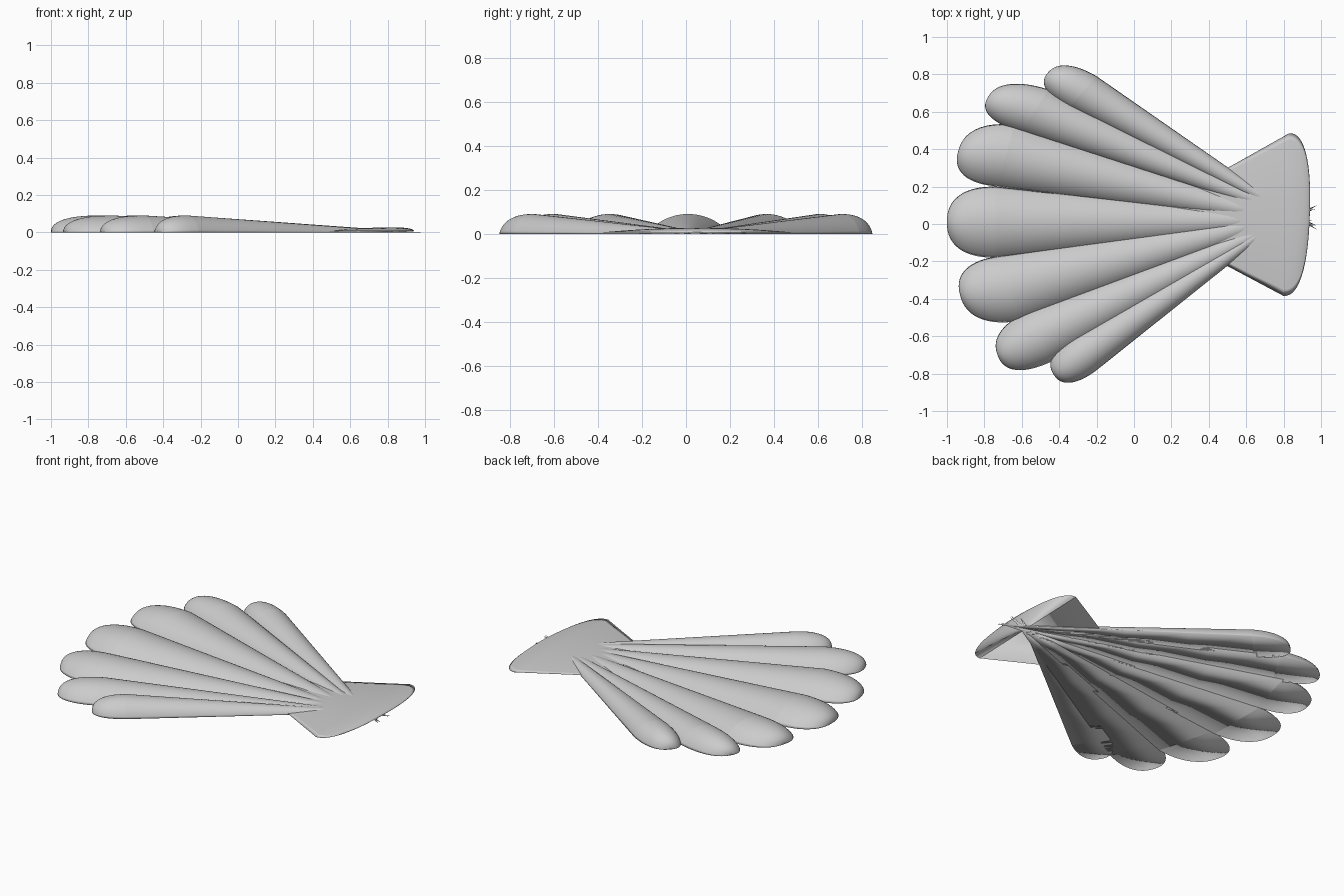
import bpy, bmesh, math
from mathutils import Vector

if "Cube" in bpy.data.objects:
    bpy.data.objects.remove(bpy.data.objects["Cube"])

grey = bpy.data.materials.new("shell grey")
grey.use_nodes = True
colour = (0.6, 0.6, 0.6, 1)
grey.diffuse_color = colour
grey.node_tree.nodes["Principled BSDF"].inputs["Base Color"].default_value = colour

SIDES = 24
ROUND = 2.4   # squareness of the rounded lobe ends


def arch(half_width, height):
    """Points (share of half width, share of height) along a circular arc."""
    radius = (half_width ** 2 + height ** 2) / (2 * height)
    reach = math.atan2(half_width, radius - height)
    angles = [reach * (1 - 2 * i / SIDES) for i in range(SIDES + 1)]
    return [(math.sin(a) * radius / half_width,
             (math.cos(a) * radius - radius + height) / height) for a in angles]


def loft(name, sections, profile, base):
    """Flat-bottomed solid through arches: (centre, half width vector, height)."""
    bm = bmesh.new()
    rows = []
    for centre, half, height in sections:
        row = []
        for across, up in profile:
            p = centre + half * across
            row.append(bm.verts.new((p.x, p.y, base + height * up)))
        rows.append(row)
    # The wrap-around strip forms the underside
    for r, s in zip(rows, rows[1:]):
        for i in range(SIDES + 1):
            j = (i + 1) % (SIDES + 1)
            bm.faces.new((r[i], s[i], s[j], r[j]))
    bmesh.ops.remove_doubles(bm, verts=bm.verts, dist=0.0004)
    mesh = bpy.data.meshes.new(name)
    bm.to_mesh(mesh)
    bm.free()
    mesh.materials.append(grey)
    mesh.shade_smooth()
    bpy.context.collection.objects.link(bpy.data.objects.new(name, mesh))


def lobe(name, apex, end_a, end_b, far, height=0.09, base=0.0):
    """Tapering arched cone from the apex to a seam, closed by a rounded cap."""
    apex, end_a, end_b, far = (Vector(p) for p in (apex, end_a, end_b, far))
    mid, half = (end_a + end_b) / 2, (end_a - end_b) / 2
    profile = arch(half.length, height)
    loft(name + "_rib", [(apex.lerp(mid, t), half * t, height * t)
                         for t in (0, 0.25, 0.5, 0.75, 1)], profile, base)
    cap = []
    for k in range(17):
        a = math.pi / 2 * k / 16
        s = math.sin(a) ** (2 / ROUND)
        w = max(math.cos(a), 0) ** (2 / ROUND)
        cap.append((mid.lerp(far, s), half * w, height * w))
    loft(name + "_cap", cap, profile, base)


# Fan of seven lobes: apex, seam ends, far point of the cap
lobes = {
    "back_outer": ((0.98, -0.03), (-0.20, 0.79), (-0.35, 0.62), (-0.46, 0.81)),
    "back_middle": ((0.98, -0.01), (-0.46, 0.72), (-0.60, 0.49), (-0.78, 0.68)),
    "back_inner": ((0.97, -0.01), (-0.64, 0.53), (-0.73, 0.20), (-0.94, 0.39)),
    "centre": ((0.95, 0.02), (-0.74, 0.20), (-0.74, -0.18), (-1.0, 0.01)),
    "front_inner": ((0.97, 0.08), (-0.71, -0.17), (-0.62, -0.52), (-0.93, -0.38)),
    "front_middle": ((0.98, 0.10), (-0.55, -0.46), (-0.45, -0.74), (-0.73, -0.70)),
    "front_outer": ((0.93, 0.12), (-0.33, -0.60), (-0.21, -0.79), (-0.43, -0.805)),
}
for name, shape in lobes.items():
    lobe(name, *shape)

# Flat hinge wing, tapering the opposite way above the lobe tips
lobe("hinge", (0.02, 0.03), (0.80, -0.385), (0.83, 0.485), (0.94, 0.05),
     height=0.021, base=0.006)
